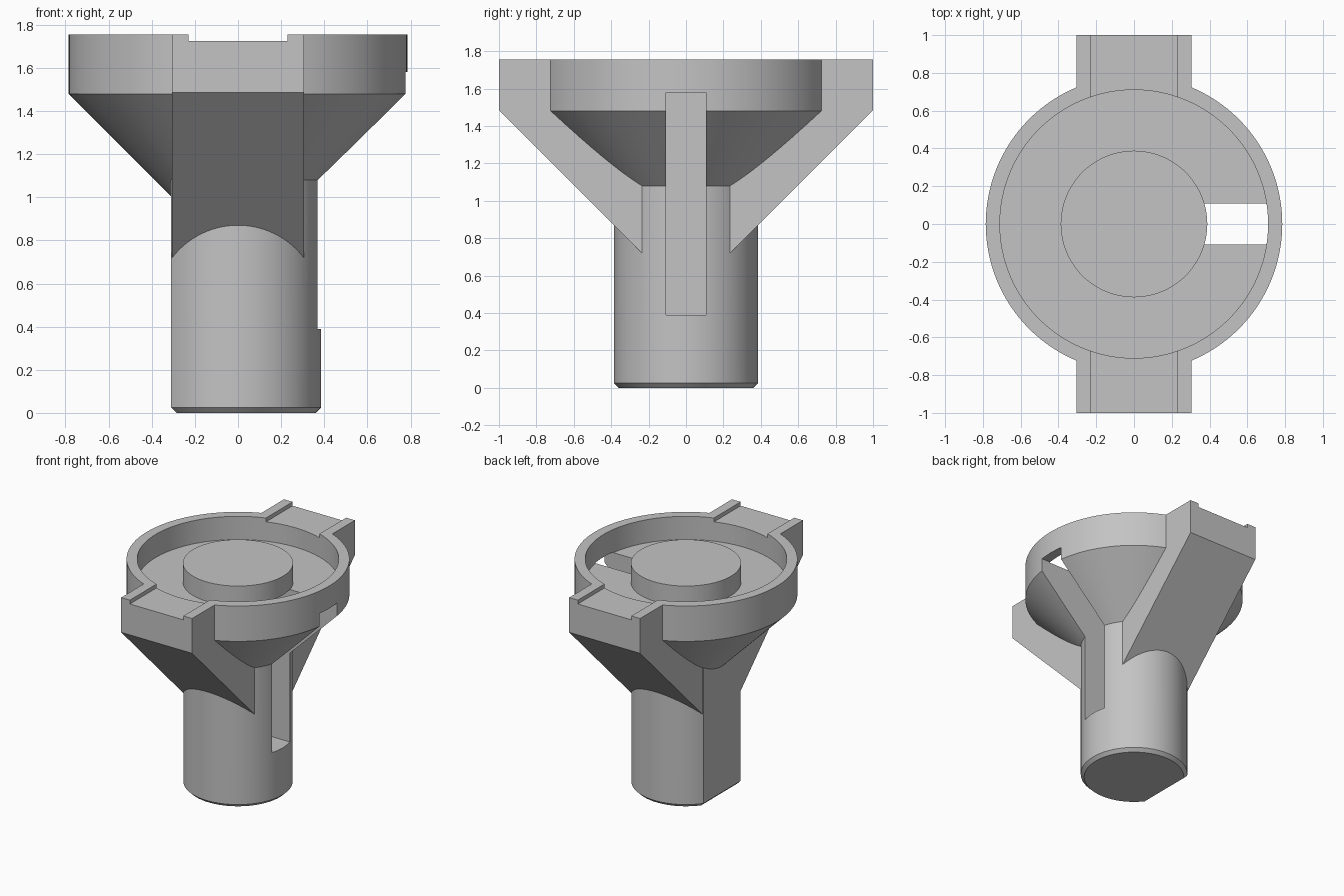
import bpy, bmesh, math

cube = bpy.data.objects.get("Cube")
if cube:
    bpy.data.objects.remove(cube, do_unlink=True)

grey = bpy.data.materials.new("plain_grey")
grey.use_nodes = True
colour = (0.55, 0.55, 0.55, 1)
grey.diffuse_color = colour
grey.node_tree.nodes["Principled BSDF"].inputs["Base Color"].default_value = colour
SEGMENTS = 128


def make(name, bm):
    bmesh.ops.recalc_face_normals(bm, faces=bm.faces)
    mesh = bpy.data.meshes.new(name)
    bm.to_mesh(mesh)
    bm.free()
    mesh.materials.append(grey)
    obj = bpy.data.objects.new(name, mesh)
    bpy.context.collection.objects.link(obj)
    return obj


def loft(name, rings):
    """Skin between equal rings of points and cap both ends."""
    bm = bmesh.new()
    loops = [[bm.verts.new(p) for p in ring] for ring in rings]
    n = len(loops[0])
    for a, b in zip(loops, loops[1:]):
        for i in range(n):
            j = (i + 1) % n
            bm.faces.new((a[i], a[j], b[j], b[i]))
    bm.faces.new(loops[0][::-1])
    bm.faces.new(loops[-1])
    return make(name, bm)


def turned(name, profile):
    """Closed solid of revolution from (radius, height) pairs."""
    angles = [math.tau * i / SEGMENTS for i in range(SEGMENTS)]
    return loft(name, [[(r * math.cos(a), r * math.sin(a), z) for a in angles]
                       for r, z in profile])


def d_ring(radius, flat, z):
    """Circle with one side cut flat, facing -x."""
    half = math.pi - math.acos(flat / radius)
    angles = [half * (2 * i / SEGMENTS - 1) for i in range(SEGMENTS + 1)]
    return [(radius * math.cos(a), radius * math.sin(a), z) for a in angles]


def box(name, low, high):
    (x0, y0, z0), (x1, y1, z1) = low, high
    return loft(name, [[(x0, y0, z), (x1, y0, z), (x1, y1, z), (x0, y1, z)]
                       for z in (z0, z1)])


def combine(target, tool, operation):
    mod = target.modifiers.new(tool.name, "BOOLEAN")
    mod.operation = operation
    mod.solver = "EXACT"
    mod.object = tool
    bpy.context.view_layer.objects.active = target
    bpy.ops.object.modifier_apply(modifier=mod.name)
    bpy.data.objects.remove(tool, do_unlink=True)


# D-shaped shaft with a chamfered foot
body = loft("shaft_and_bowl", [d_ring(0.36, 0.285, 0), d_ring(0.385, 0.31, 0.025),
                               d_ring(0.385, 0.31, 1.2)])

# Flared round head
head = turned("head", [(0.25, 0.945), (0.785, 1.48), (0.785, 1.755)])
combine(body, head, "UNION")

# Pair of sloping arms, front and back
arm_side = [(-1, 1.755), (-1, 1.485), (0, 0.485), (1, 1.485), (1, 1.755)]
arms = loft("arms", [[(x, y, z) for y, z in arm_side] for x in (-0.305, 0.305)])
combine(body, arms, "UNION")

# Bowl around a round central boss, cut as one stepped ring
bm = bmesh.new()
outline = [(0, 1.725), (0.388, 1.725), (0.388, 1.575), (0.71, 1.575),
           (0.71, 1.9), (0, 1.9)]
verts = [bm.verts.new((r, 0, z)) for r, z in outline]
edges = [bm.edges.new(pair) for pair in zip(verts, verts[1:])]
bmesh.ops.spin(bm, geom=verts + edges, cent=(0, 0, 0), axis=(0, 0, 1),
               angle=math.tau, steps=SEGMENTS, use_duplicate=False)
bmesh.ops.remove_doubles(bm, verts=bm.verts, dist=0.0001)
combine(body, make("bowl_cutter", bm), "DIFFERENCE")

# Shallow channels along the arm tops
for side in (-1, 1):
    ys = sorted((side * 0.6, side * 1.1))
    channel = box("channel_cutter", (-0.23, ys[0], 1.725), (0.23, ys[1], 1.9))
    combine(body, channel, "DIFFERENCE")

# Tall slot through the shaft, cone and bowl floor on the left
slot = box("slot_cutter", (0.15, -0.108, 0.39), (1, 0.108, 1.58))
combine(body, slot, "DIFFERENCE")

# Smooth the round walls and keep the corners sharp
bpy.ops.object.select_all(action="DESELECT")
body.select_set(True)
bpy.context.view_layer.objects.active = body
bpy.ops.object.shade_smooth_by_angle(angle=math.radians(20))
